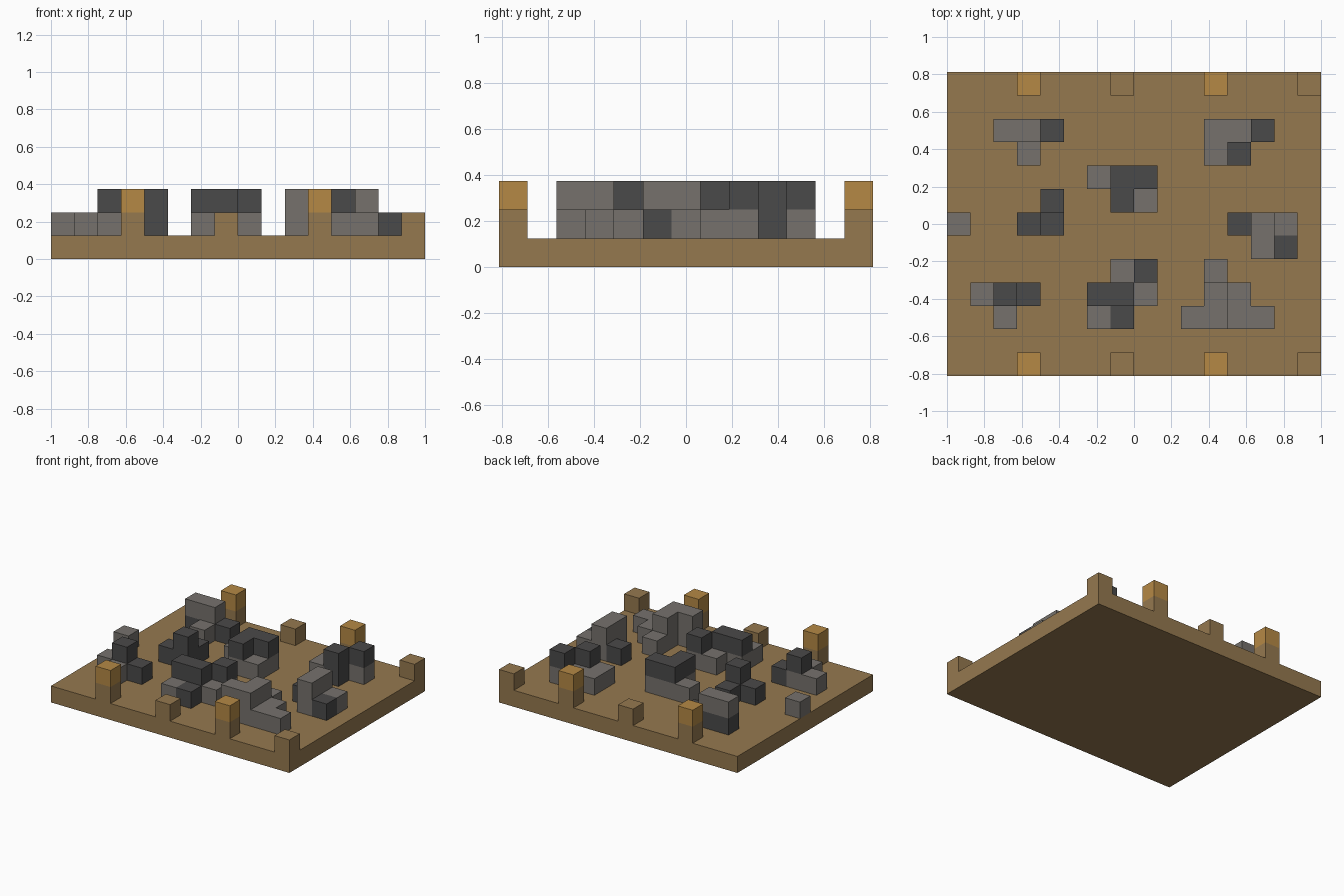
import bpy, bmesh
from mathutils import Vector

cube = bpy.data.objects.get("Cube")
if cube:
    bpy.data.objects.remove(cube, do_unlink=True)

CELL = 0.125
COLS, ROWS = 16, 13


def material(name, color):
    mat = bpy.data.materials.new(name)
    mat.use_nodes = True
    mat.diffuse_color = (*color, 1)
    node = next(n for n in mat.node_tree.nodes if n.type == 'BSDF_PRINCIPLED')
    node.inputs["Base Color"].default_value = (*color, 1)
    node.inputs["Roughness"].default_value = 1.0
    return mat


# Palette: one letter per colour in the block maps
PALETTE = {
    "t": material("tan_earth", (0.30, 0.19, 0.078)),
    "y": material("golden_cap", (0.46, 0.25, 0.06)),
    "g": material("light_stone", (0.18, 0.167, 0.152)),
    "d": material("dark_stone", (0.068, 0.067, 0.067)),
}
LETTERS = list(PALETTE)


def add_quad(bm, center, normal, size, letter):
    """Square face on one side of a block."""
    n = Vector(normal)
    u = Vector((n.y, n.z, n.x))
    v = n.cross(u)
    h = size / 2
    mid = center + n * h
    face = bm.faces.new([bm.verts.new(mid + (u * a + v * b) * h)
                         for a, b in ((-1, -1), (1, -1), (1, 1), (-1, 1))])
    face.material_index = LETTERS.index(letter)


def finish(name, bm):
    mesh = bpy.data.meshes.new(name)
    bm.to_mesh(mesh)
    bm.free()
    for letter in LETTERS:
        mesh.materials.append(PALETTE[letter])
    obj = bpy.data.objects.new(name, mesh)
    bpy.context.collection.objects.link(obj)
    return obj


def block_cluster(name, col, row, *layers):
    """Stack of unit blocks; each layer is a list of rows from back to front."""
    cells = {(col + i, -(row + j), k + 1): ch
             for k, layer in enumerate(layers)
             for j, line in enumerate(layer)
             for i, ch in enumerate(line) if ch != " "}
    bm = bmesh.new()
    sides = [(1, 0, 0), (-1, 0, 0), (0, 1, 0), (0, -1, 0), (0, 0, 1), (0, 0, -1)]
    for cell, letter in cells.items():
        center = (Vector(cell) + Vector((0.5 - COLS / 2, ROWS / 2 - 0.5, 0.5))) * CELL
        for side in sides:
            neighbour = tuple(a + b for a, b in zip(cell, side))
            if neighbour in cells or neighbour[2] == 0:
                continue
            add_quad(bm, center, side, CELL, letter)
    # Weld blocks and merge flat areas of one colour
    bmesh.ops.remove_doubles(bm, verts=bm.verts, dist=0.001)
    bmesh.ops.dissolve_limit(bm, angle_limit=0.01, verts=bm.verts,
                             edges=bm.edges, delimit={'MATERIAL'})
    return finish(name, bm)


# Ground slab
bm = bmesh.new()
bmesh.ops.create_cube(bm, size=CELL)
for vert in bm.verts:
    vert.co.x *= COLS
    vert.co.y *= ROWS
    vert.co.z += CELL / 2
finish("ground_slab", bm)

# Wall posts along the back and front, alternately tall and short
for side, row in (("back", 0), ("front", ROWS - 1)):
    for col in range(3, COLS, 4):
        tall = col % 8 == 3
        block_cluster(f"{side}_post_{col // 4 + 1}", col, row,
                      ["t"], ["y"] if tall else [])

# Rock piles
block_cluster("back_right_rocks", 2, 2,
              ["ddd", " g "],
              ["gg "])
block_cluster("back_left_rocks", 11, 2,
              ["ggg", "gd "],
              ["  d", " d "])
block_cluster("center_rocks", 6, 4,
              ["ggg", " gg"],
              [" dd", " d "])
block_cluster("right_rocks", 3, 5,
              [" d", "dd"],
              ["  ", " d"])
block_cluster("left_rocks", 12, 6,
              ["dgg", " gd"],
              [" g ", " g "])
block_cluster("right_edge_stone", 0, 6, ["g"])
block_cluster("front_right_rocks", 1, 9,
              ["ggd", " g "],
              [" d "])
block_cluster("front_center_rocks", 6, 8,
              [" gg", "ggg", "gd "],
              ["  d", "dd "])
block_cluster("front_left_rocks", 10, 8,
              [" g  ", " gg ", "gggg"],
              ["    ", " g  ", "gg  "])
